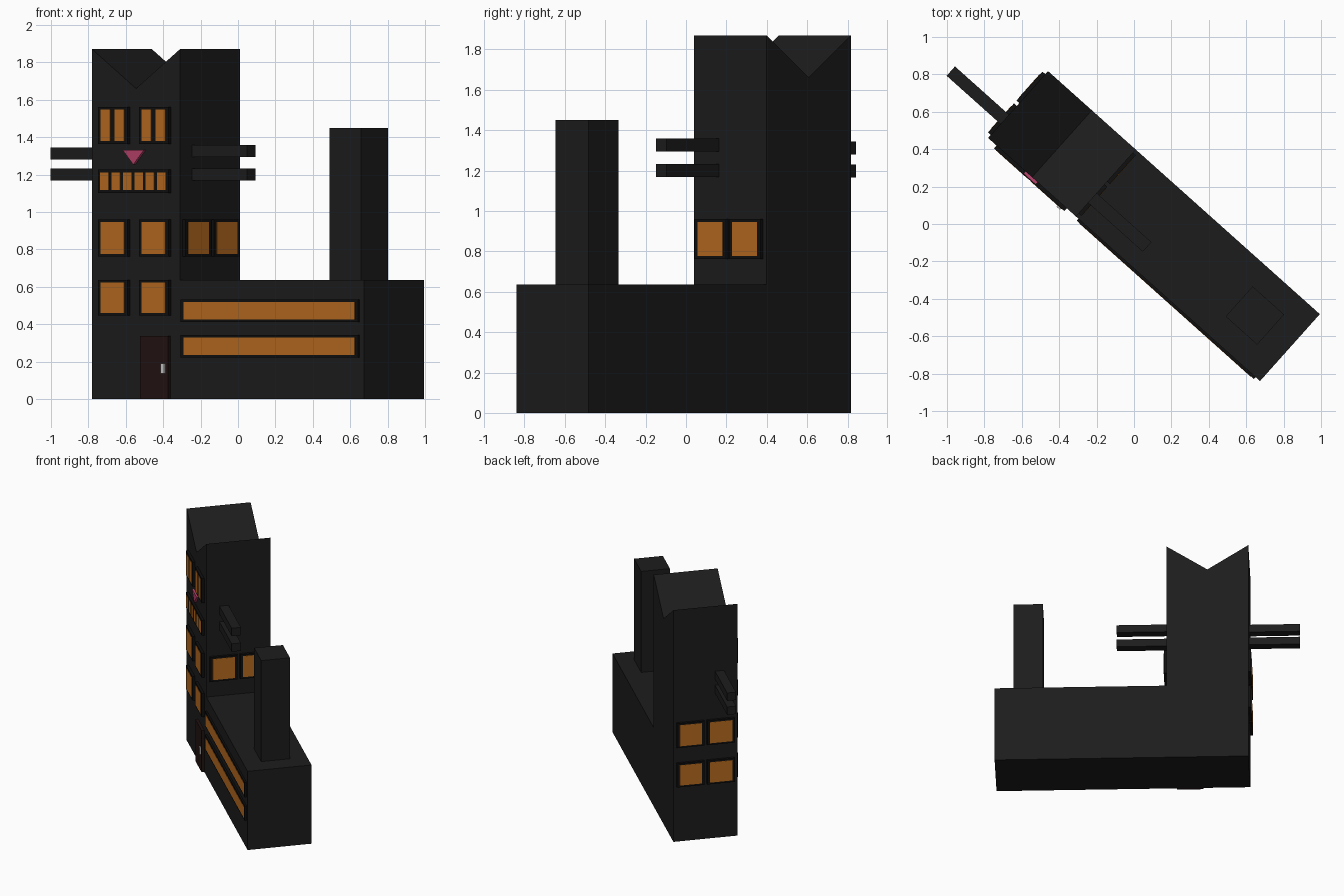
import bpy, bmesh, math
from mathutils import Matrix

if "Cube" in bpy.data.objects:
    bpy.data.objects.remove(bpy.data.objects["Cube"])

# The whole building is laid out along local x (length) and y (depth), then turned
PLACE = Matrix.Translation((-0.78, 0.46, 0)) @ Matrix.Rotation(math.radians(-41.8), 4, 'Z')
W, D, L = 0.63, 0.48, 1.95        # tower width, depth, full length


def material(name, rgb):
    m = bpy.data.materials.new(name)
    m.diffuse_color = (*rgb, 1)
    m.use_nodes = True
    m.node_tree.nodes["Principled BSDF"].inputs["Base Color"].default_value = m.diffuse_color
    return m


WALL = material("wall_black", (0.012, 0.012, 0.012))
FRAME = material("frame_black", (0.005, 0.005, 0.005))
GLASS = material("amber_glass", (0.48, 0.15, 0.014))
PINK = material("pink", (0.48, 0.055, 0.15))
DOOR = material("door_brown", (0.016, 0.006, 0.006))
METAL = material("handle_grey", (0.55, 0.55, 0.55))


def prism(name, profile, y0, y1, mat):
    """Extrude an (x, z) profile from y0 to y1."""
    bm = bmesh.new()
    face = bm.faces.new([bm.verts.new((x, y0, z)) for x, z in profile])
    new = bmesh.ops.extrude_face_region(bm, geom=[face])["geom"]
    verts = [g for g in new if isinstance(g, bmesh.types.BMVert)]
    bmesh.ops.translate(bm, verts=verts, vec=(0, y1 - y0, 0))
    bmesh.ops.recalc_face_normals(bm, faces=bm.faces)
    me = bpy.data.meshes.new(name)
    bm.to_mesh(me)
    bm.free()
    me.materials.append(mat)
    ob = bpy.data.objects.new(name, me)
    ob.matrix_world = PLACE
    bpy.context.collection.objects.link(ob)
    return ob


def box(name, x0, x1, y0, y1, z0, z1, mat):
    return prism(name, [(x0, z0), (x1, z0), (x1, z1), (x0, z1)], y0, y1, mat)


def panel(name, side, a0, a1, z0, z1, depth, mat):
    """Thin slab standing proud of one wall."""
    if side == "front":
        box(name, a0, a1, -depth, 0, z0, z1, mat)
    elif side == "left":
        box(name, -depth, 0, a0, a1, z0, z1, mat)
    else:
        box(name, W, W + depth, a0, a1, z0, z1, mat)


def window(name, side, a0, a1, z0, z1, panes=1, border=0.021, gap=0.03, depth=0.02):
    panel(name + "_frame", side, a0, a1, z0, z1, depth, FRAME)
    w = (a1 - a0 - 2 * border - gap * (panes - 1)) / panes
    for i in range(panes):
        s = a0 + border + i * (w + gap)
        panel(f"{name}_pane_{i + 1}", side, s, s + w, z0 + 0.014, z1 - 0.014, depth + 0.002, GLASS)


# Main masses: notched tower, low wing, chimney
prism("tower", [(0, 0), (W, 0), (W, 1.87), (W / 2, 1.66), (0, 1.87)], 0, D, WALL)
box("wing", W, L, 0, D, 0, 0.635, WALL)
box("chimney", 1.583, 1.809, 0.135, 0.351, 0.635, 1.45, WALL)

# Pairs of beams sticking out of both tower sides
for i, (zl, zr) in enumerate([(1.167, 1.168), (1.28, 1.294)]):
    box(f"left_beam_{i + 1}", -0.387, 0, 0.1, 0.167, zl, zl + 0.064, WALL)
    box(f"right_beam_{i + 1}", W, 1.022, 0.098, 0.167, zr, zr + 0.064, WALL)

# Front windows of the tower
ROWS = [(0.445, 0.637), (0.762, 0.96)]
for c, a in enumerate((0.06, 0.354)):
    for r, (z0, z1) in enumerate(ROWS):
        window(f"front_window_{r + 1}_{c + 1}", "front", a, a + 0.21, z0, z1)
    window(f"upper_window_{c + 1}", "front", a, a + 0.21, 1.364, 1.562, panes=2, gap=0.033)
window("strip_window", "front", 0.06, 0.564, 1.102, 1.226, panes=6, border=0.018, gap=0.021)

# Side windows of the tower
for c, a in enumerate((0.022, 0.25)):
    for r, (z0, z1) in enumerate(ROWS):
        window(f"left_window_{r + 1}_{c + 1}", "left", a, a + 0.208, z0, z1)
    window(f"right_window_{c + 1}", "right", a, a + 0.208, *ROWS[1])

# Long ribbon windows on the wing
for r, z in enumerate((0.222, 0.412)):
    window(f"ribbon_window_{r + 1}", "front", 0.648, 1.918, z, z + 0.12, depth=0.014)

# Pink triangle ornament
prism("triangle_ornament", [(0.234, 1.33), (0.309, 1.253), (0.384, 1.33)], -0.016, 0, PINK)

# Door and handle
panel("door", "front", 0.36, 0.563, 0, 0.337, 0.02, DOOR)
panel("door_handle", "front", 0.518, 0.543, 0.135, 0.19, 0.03, METAL)
